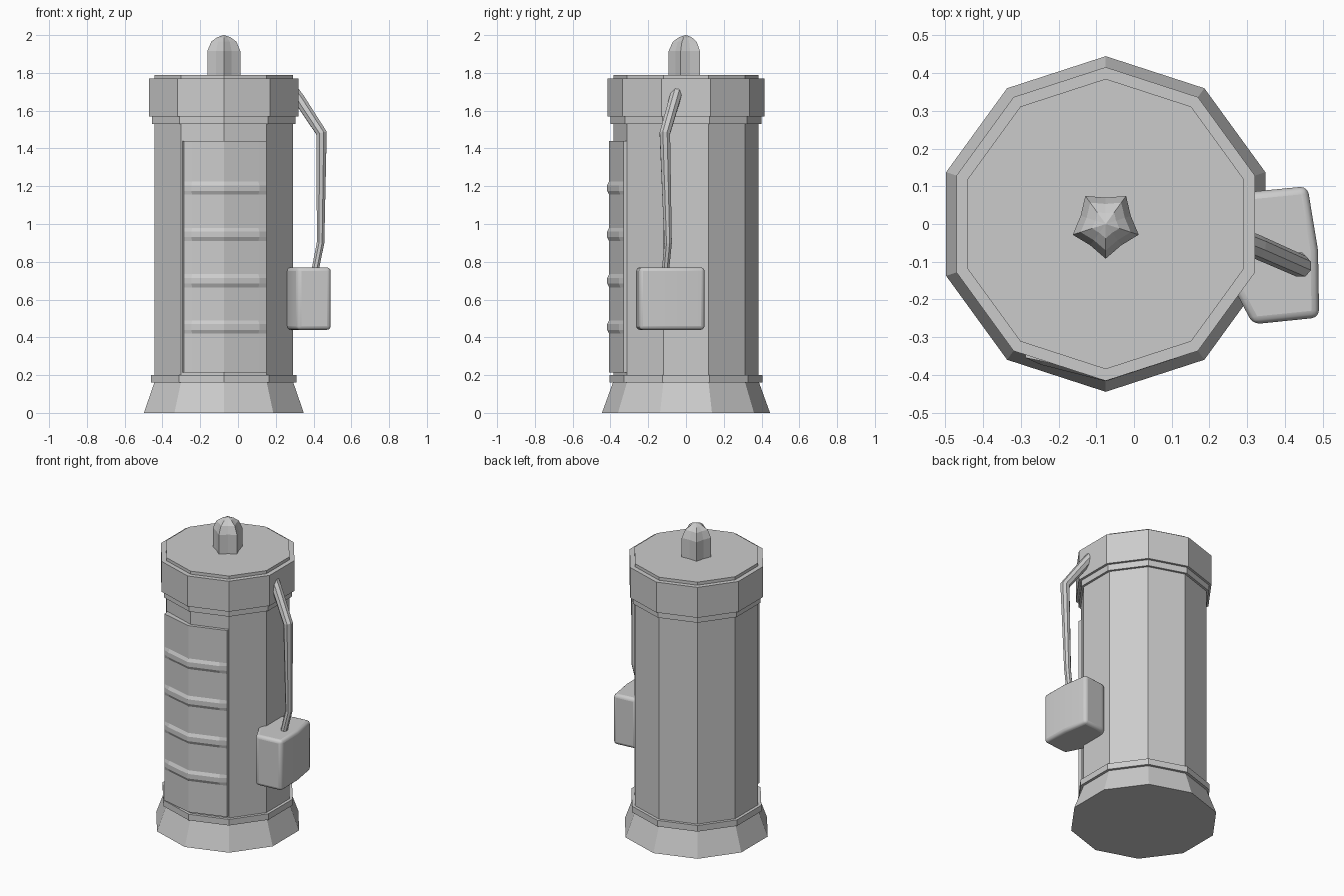
import bpy, bmesh, math

if "Cube" in bpy.data.objects:
    bpy.data.objects.remove(bpy.data.objects["Cube"])

CX = -0.075  # axis of the canister


def make(name, verts, faces):
    me = bpy.data.meshes.new(name)
    me.from_pydata(verts, [], faces)
    bm = bmesh.new()
    bm.from_mesh(me)
    bmesh.ops.recalc_face_normals(bm, faces=bm.faces)
    bm.to_mesh(me)
    bm.free()
    ob = bpy.data.objects.new(name, me)
    bpy.context.collection.objects.link(ob)
    return ob


def stack(name, rings):
    """Skin a list of equal-length vertex rings and cap both ends."""
    n = len(rings[0])
    verts = [v for r in rings for v in r]
    faces = [(i * n + k, i * n + (k + 1) % n, (i + 1) * n + (k + 1) % n, (i + 1) * n + k)
             for i in range(len(rings) - 1) for k in range(n)]
    faces += [tuple(range(n))[::-1], tuple(range(len(verts) - n, len(verts)))]
    return make(name, verts, faces)


def ring(r, z, odd=1.0):
    """Ten-sided ring, optionally star shaped, with a corner facing -y."""
    out = []
    for k in range(10):
        a = -math.pi / 2 + k * math.pi / 5
        rr = r * (odd if k % 2 else 1)
        out.append((CX + rr * math.cos(a), rr * math.sin(a), z))
    return out


# Ten-sided canister, stacked sections
for name, prof in {
    "flared_base": [(0.445, 0), (0.387, 0.16)],
    "lower_ring": [(0.405, 0.16), (0.405, 0.2)],
    "body": [(0.385, 0.15), (0.385, 1.55)],
    "upper_ring": [(0.40, 1.53), (0.40, 1.57)],
    "cap": [(0.416, 1.57), (0.416, 1.77)],
    "cap_plate": [(0.385, 1.765), (0.385, 1.79)],
}.items():
    stack(name, [ring(r, z) for r, z in prof])

# Fluted five-pointed knob
stack("top_knob", [ring(r, z, 0.76) for r, z in
                   [(0.092, 1.785), (0.092, 1.915), (0.07, 1.965), (0.038, 1.988), (0.002, 2.0)]])

# Front panel with four raised ribs
columns = [(-0.287, -0.355, 0), (-0.243, -0.364, 1), (-0.075, -0.407, 1),
           (0.108, -0.347, 1), (0.152, -0.331, 0)]
rows = [(0.215, 0)]
for zc in (0.455, 0.70, 0.945, 1.19):
    rows += [(zc - 0.035, 0), (zc - 0.015, 1), (zc + 0.015, 1), (zc + 0.035, 0)]
rows.append((1.44, 0))
rings = []
for z, lift in rows:
    row = []
    for x, y, w in columns:
        d = math.hypot(x - CX, y)
        s = 1 + 0.010 * lift * w / d
        row.append((CX + (x - CX) * s, y * s, z))
    row += [(0.148, -0.30, z), (-0.075, -0.37, z), (-0.295, -0.305, z)]
    rings.append(row)
stack("front_panel", rings)

# Side box, slightly turned, with rounded edges
outline = [(0.26, -0.16), (0.315, -0.266), (0.491, -0.248), (0.488, -0.07),
           (0.46, 0.10), (0.305, 0.085), (0.26, 0.03)]
box = stack("side_box", [[(x, y, z) for x, y in outline] for z in (0.44, 0.77)])
bev = box.modifiers.new("bevel", 'BEVEL')
bev.width = 0.02
bev.segments = 3
bev.limit_method = 'ANGLE'
bev.angle_limit = math.radians(40)
bpy.context.view_layer.objects.active = box
box.select_set(True)
bpy.ops.object.shade_smooth_by_angle(angle=math.radians(35))
box.select_set(False)

# Bent tapering cable from the cap down to the box
path = [(0.27, -0.038, 1.735, 1.05), (0.325, -0.06, 1.66, 1.05), (0.443, -0.112, 1.48, 1.0),
        (0.437, -0.095, 0.90, 0.72), (0.405, -0.11, 0.74, 0.68)]
cu = bpy.data.curves.new("cable", 'CURVE')
cu.dimensions = '3D'
cu.bevel_depth = 0.03
cu.bevel_resolution = 2
cu.use_fill_caps = True
sp = cu.splines.new('POLY')
sp.points.add(len(path) - 1)
for p, (x, y, z, r) in zip(sp.points, path):
    p.co = (x, y, z, 1)
    p.radius = r
sp.use_smooth = False
cable = bpy.data.objects.new("cable", cu)
bpy.context.collection.objects.link(cable)
